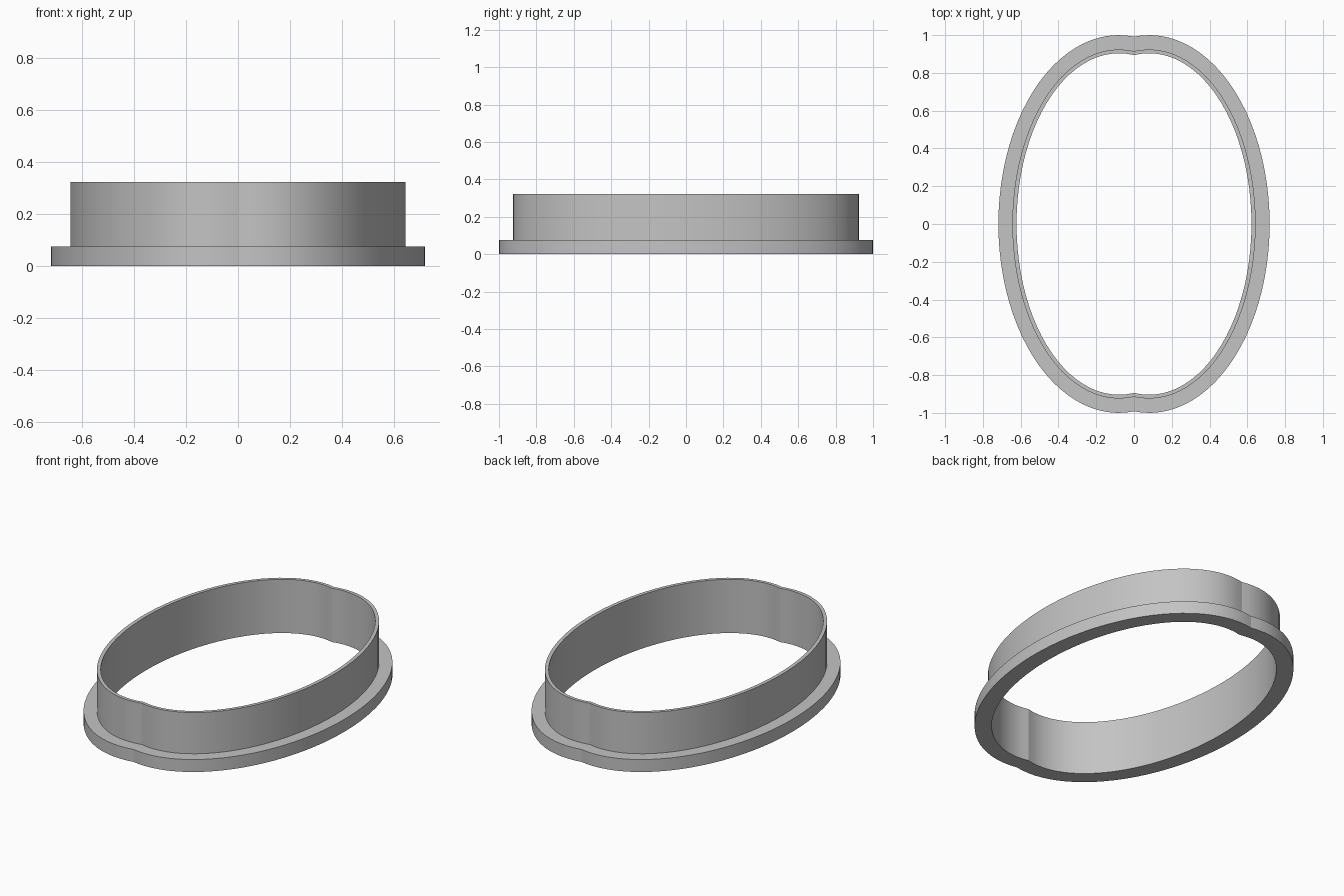
import bpy, bmesh, math

cube = bpy.data.objects.get("Cube")
if cube:
    bpy.data.objects.remove(cube, do_unlink=True)

SEGMENTS = 48      # per half of the outline
SHIFT = 0.08       # sideways offset of each half ellipse

grey = bpy.data.materials.new("plain grey")
colour = (0.55, 0.55, 0.55, 1)
grey.use_nodes = True
grey.diffuse_color = colour
grey.node_tree.nodes["Principled BSDF"].inputs["Base Color"].default_value = colour


def outline(half_width, half_length):
    """Two mirrored half ellipses meeting in a shallow notch at each end."""
    radius = half_width - SHIFT
    limit = math.acos(-SHIFT / radius)
    half = []
    for i in range(SEGMENTS):
        a = -limit + 2 * limit * i / SEGMENTS
        half.append((SHIFT + radius * math.cos(a), half_length * math.sin(a)))
    return half + [(-x, -y) for x, y in half]


# Cross-section of the ring: outline (half width, half length) and height
INNER, WALL, FLANGE = (0.622, 0.904), (0.644, 0.924), (0.718, 1.0)
BASE, STEP, TOP = 0, 0.075, 0.323
section = [(INNER, BASE), (FLANGE, BASE), (FLANGE, STEP),
           (WALL, STEP), (WALL, TOP), (INNER, TOP)]

# Flanged ring, bridged loop by loop around the section
bm = bmesh.new()
loops = [[bm.verts.new((x, y, z)) for x, y in outline(*size)] for size, z in section]
for k, lower in enumerate(loops):
    upper = loops[(k + 1) % len(loops)]
    for i in range(len(lower)):
        j = (i + 1) % len(lower)
        bm.faces.new((lower[i], lower[j], upper[j], upper[i]))
bmesh.ops.recalc_face_normals(bm, faces=bm.faces)

mesh = bpy.data.meshes.new("flanged_ring")
bm.to_mesh(mesh)
bm.free()
mesh.materials.append(grey)
ring = bpy.data.objects.new("flanged_ring", mesh)
bpy.context.collection.objects.link(ring)

# Smooth the curved walls, keep the rims and end notches crisp
bpy.ops.object.select_all(action='DESELECT')
ring.select_set(True)
bpy.context.view_layer.objects.active = ring
bpy.ops.object.shade_smooth_by_angle(angle=math.radians(15))
